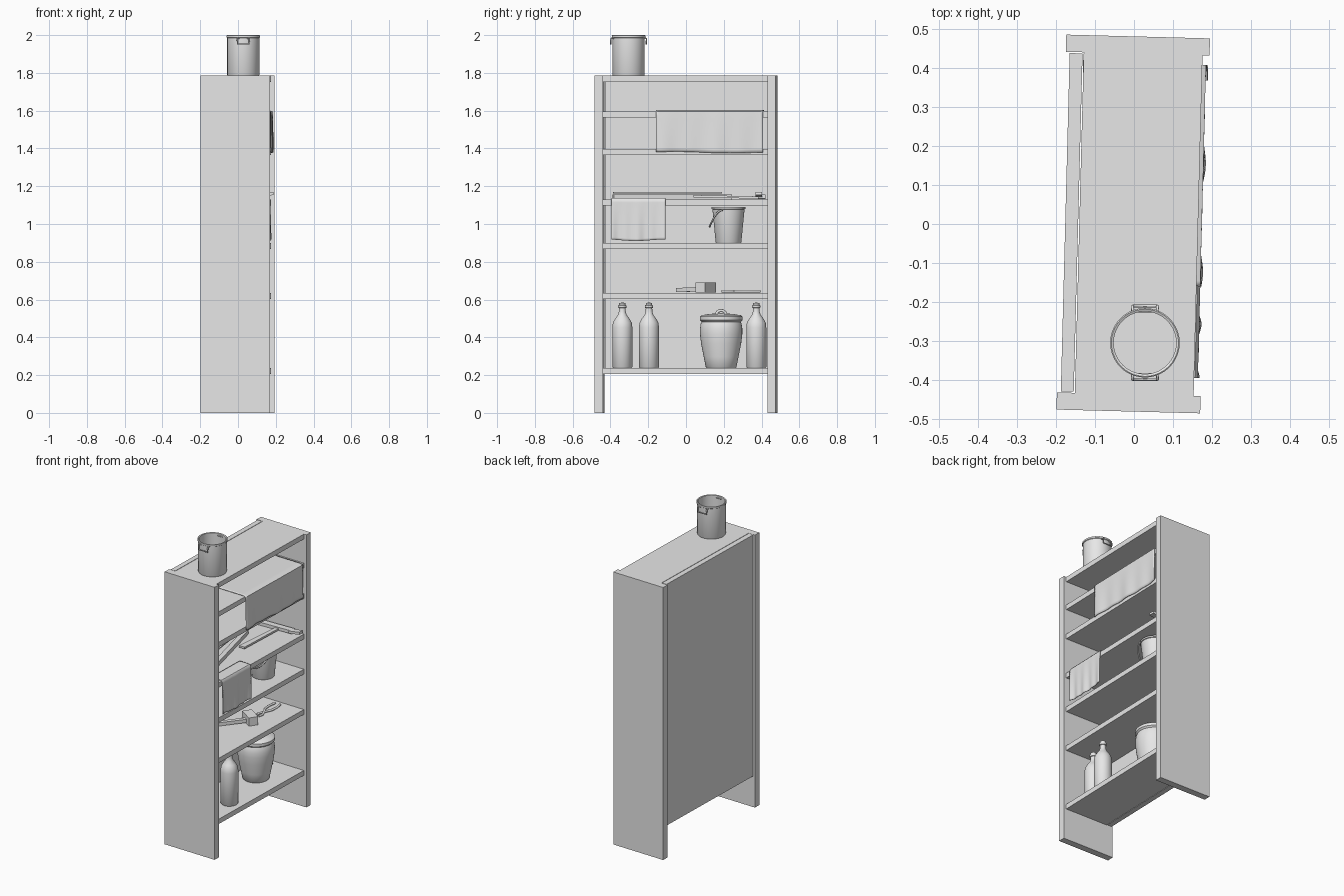
import bpy, bmesh, math
from mathutils import Vector, Matrix

old = bpy.data.objects.get("Cube")
if old:
    bpy.data.objects.remove(old, do_unlink=True)

mat = bpy.data.materials.new("pale grey")
mat.use_nodes = True
GREY = (0.8, 0.8, 0.8, 1)
mat.diffuse_color = GREY
mat.node_tree.nodes["Principled BSDF"].inputs["Base Color"].default_value = GREY

TILT = Matrix.Rotation(math.radians(-1.5), 4, 'Z')   # the whole unit stands slightly turned


def finish(bm, name, smooth=False, tilt=False):
    bmesh.ops.recalc_face_normals(bm, faces=bm.faces)
    if tilt:
        bm.transform(TILT)
    me = bpy.data.meshes.new(name)
    bm.to_mesh(me)
    bm.free()
    me.materials.append(mat)
    ob = bpy.data.objects.new(name, me)
    bpy.context.collection.objects.link(ob)
    if smooth:
        bpy.ops.object.select_all(action='DESELECT')
        ob.select_set(True)
        bpy.context.view_layer.objects.active = ob
        bpy.ops.object.shade_smooth_by_angle(angle=math.radians(40))
    return ob


def box(name, x, y, z):
    bm = bmesh.new()
    bmesh.ops.create_cube(bm, size=1)
    for v in bm.verts:
        v.co = [lo + (c + 0.5) * (hi - lo) for c, (lo, hi) in zip(v.co, (x, y, z))]
    return finish(bm, name, tilt=True)


def bar(name, a, b, width, height, taper=1.0):
    """Straight bar from a to b; taper narrows the far end."""
    a, b = Vector(a), Vector(b)
    d = b - a
    bm = bmesh.new()
    bmesh.ops.create_cube(bm, size=1)
    for v in bm.verts:
        s = taper if v.co.x > 0 else 1
        v.co = (v.co.x * d.length, v.co.y * width * s, v.co.z * height)
    bm.transform(Matrix.Translation((a + b) / 2) @ d.to_track_quat('X', 'Z').to_matrix().to_4x4())
    return finish(bm, name)


def lathe(name, centre, profile, steps=40):
    bm = bmesh.new()
    vs = [bm.verts.new((r, 0, z)) for r, z in profile]
    es = [bm.edges.new(p) for p in zip(vs, vs[1:])]
    bmesh.ops.spin(bm, geom=vs + es, axis=(0, 0, 1), cent=(0, 0, 0),
                   angle=math.tau, steps=steps)
    bmesh.ops.remove_doubles(bm, verts=bm.verts, dist=0.0002)
    bm.transform(Matrix.Translation(centre))
    return finish(bm, name, smooth=True)


def wire(name, points, radius, closed=False):
    cu = bpy.data.curves.new(name, 'CURVE')
    cu.dimensions = '3D'
    cu.bevel_depth = radius
    cu.bevel_resolution = 2
    cu.use_fill_caps = True
    sp = cu.splines.new('POLY')
    sp.points.add(len(points) - 1)
    for p, co in zip(sp.points, points):
        p.co = (*co, 1)
    sp.use_cyclic_u = closed
    cu.materials.append(mat)
    ob = bpy.data.objects.new(name, cu)
    bpy.context.collection.objects.link(ob)


def cloth(name, y0, y1, shelf_z, drop, back, phase):
    """Cloth lying on a shelf and hanging over its front edge."""
    bm = bmesh.new()
    edge, top, nu, nv = 0.168, shelf_z + 0.006, 40, 24
    flat = edge - back
    rows = []
    for j in range(nv + 1):
        s = (flat + drop) * j / nv
        row = []
        for i in range(nu + 1):
            t = i / nu
            if s < flat:
                x, z = back + s, top
            else:
                k = (s - flat) / drop
                ripple = math.sin(t * 19 + phase) * math.sin(t * 7 + 1)
                x = edge + 0.004 + 0.006 * k * ripple
                z = top - (s - flat) + 0.004 * k * math.sin(t * 6 + phase)
            row.append(bm.verts.new((x, y0 + (y1 - y0) * t, z)))
        rows.append(row)
    for a, b in zip(rows, rows[1:]):
        for i in range(nu):
            bm.faces.new((a[i], a[i + 1], b[i + 1], b[i]))
    ob = finish(bm, name, smooth=True, tilt=True)
    mod = ob.modifiers.new("thickness", 'SOLIDIFY')
    mod.thickness = 0.004
    mod.offset = 0


# Cabinet: sides, back and shelves
HEIGHT = 1.785
for name, s in (("left_side_panel", 1), ("right_side_panel", -1)):
    box(name, (-0.186, 0.182), sorted((s * 0.436, s * 0.48)), (0, HEIGHT))
box("back_panel", (-0.176, -0.143), (-0.433, 0.433), (0.205, HEIGHT))
for n, top in enumerate((0.237, 0.636, 0.9, 1.13, 1.396, 1.595, HEIGHT), 1):
    box(f"shelf_{n}", (-0.14, 0.164), (-0.437, 0.437), (top - 0.032, top))

# Open can on top with two side handles
CX, CY = 0.028, -0.304
lathe("can", (CX, CY, HEIGHT), [(0, 0), (0.083, 0), (0.085, 0.004), (0.085, 0.2), (0.089, 0.203),
                                (0.089, 0.213), (0.086, 0.215), (0.08, 0.212), (0.08, 0.008), (0, 0.008)])
for name, s in (("can_handle_back", 1), ("can_handle_front", -1)):
    wire(name, [(CX + dx, CY + s * dy, z) for dx, dy, z in
                ((-0.032, 0.08, 1.983), (-0.032, 0.094, 1.983), (-0.03, 0.094, 1.952),
                 (0.03, 0.094, 1.952), (0.032, 0.094, 1.983), (0.032, 0.08, 1.983))], 0.004, True)

# Draped cloths
cloth("large_cloth", -0.155, 0.412, 1.595, 0.222, -0.08, 0.5)
cloth("small_cloth", -0.39, -0.105, 1.13, 0.222, 0.09, 2.0)

# Bottles on the bottom shelf
bottle = [(0, 0), (0.048, 0), (0.053, 0.006), (0.053, 0.215), (0.05, 0.24), (0.038, 0.262),
          (0.023, 0.282), (0.018, 0.3), (0.017, 0.318), (0.022, 0.32), (0.022, 0.332),
          (0.017, 0.334), (0.017, 0.345), (0, 0.347)]
for n, (x, y) in enumerate(((0.03, -0.337), (0.075, -0.196), (-0.07, 0.372)), 1):
    lathe(f"bottle_{n}", (x, y, 0.237), bottle, 32)

# Lidded crock
lathe("crock", (0, 0.186, 0.237), [(0, 0), (0.076, 0), (0.081, 0.005), (0.092, 0.06), (0.106, 0.13),
                                   (0.112, 0.18), (0.112, 0.21), (0.108, 0.235), (0.104, 0.245),
                                   (0.113, 0.254), (0.113, 0.272), (0.104, 0.28), (0.06, 0.287), (0, 0.291)])
wire("crock_lid_handle", [(0, 0.186 - 0.025 * math.cos(math.pi * i / 10),
                           0.52 + 0.022 * math.sin(math.pi * i / 10)) for i in range(11)], 0.008)

# Bucket with a folded bail handle
BX, BY = 0.025, 0.225
lathe("bucket", (BX, BY, 0.9), [(0, 0), (0.066, 0), (0.068, 0.004), (0.085, 0.178), (0.09, 0.18), (0.09, 0.19),
                                (0.084, 0.19), (0.064, 0.008), (0, 0.008)])
wire("bucket_handle", [(BX + 0.09 * math.cos(a), BY - 0.03 - 0.07 * math.sin(a), 1.075 - 0.09 * math.sin(a) ** 2)
                       for a in (math.pi * i / 16 for i in range(17))], 0.005)

# Mallet and pliers
bar("mallet_handle", (-0.11, -0.045, 0.65), (0.02, 0.1, 0.656), 0.026, 0.022)
bar("mallet_head", (-0.03, 0.135, 0.664), (0.06, 0.075, 0.664), 0.06, 0.054)
for name, s in (("pliers_arm_a", 1), ("pliers_arm_b", -1)):
    wire(name, [(0.01 + s * dx, y, 0.644) for dx, y in
                ((-0.008, 0.19), (-0.014, 0.22), (0.0, 0.255), (0.022, 0.3), (0.026, 0.35), (0.018, 0.395))], 0.007)

# Long tools on the fourth shelf
bar("long_bar", (0.04, -0.385, 1.143), (-0.11, 0.24, 1.143), 0.03, 0.026)
bar("thin_rod", (-0.04, -0.385, 1.166), (-0.12, 0.19, 1.166), 0.014, 0.008)
bar("saw_blade", (0, 0.04, 1.147), (0.015, 0.4, 1.14), 0.04, 0.012, 0.6)
bar("brush_back", (-0.13, 0.4, 1.142), (0.12, 0.4, 1.146), 0.04, 0.02)
bar("brush_grip", (0.11, 0.385, 1.15), (0.188, 0.385, 1.162), 0.036, 0.016)
